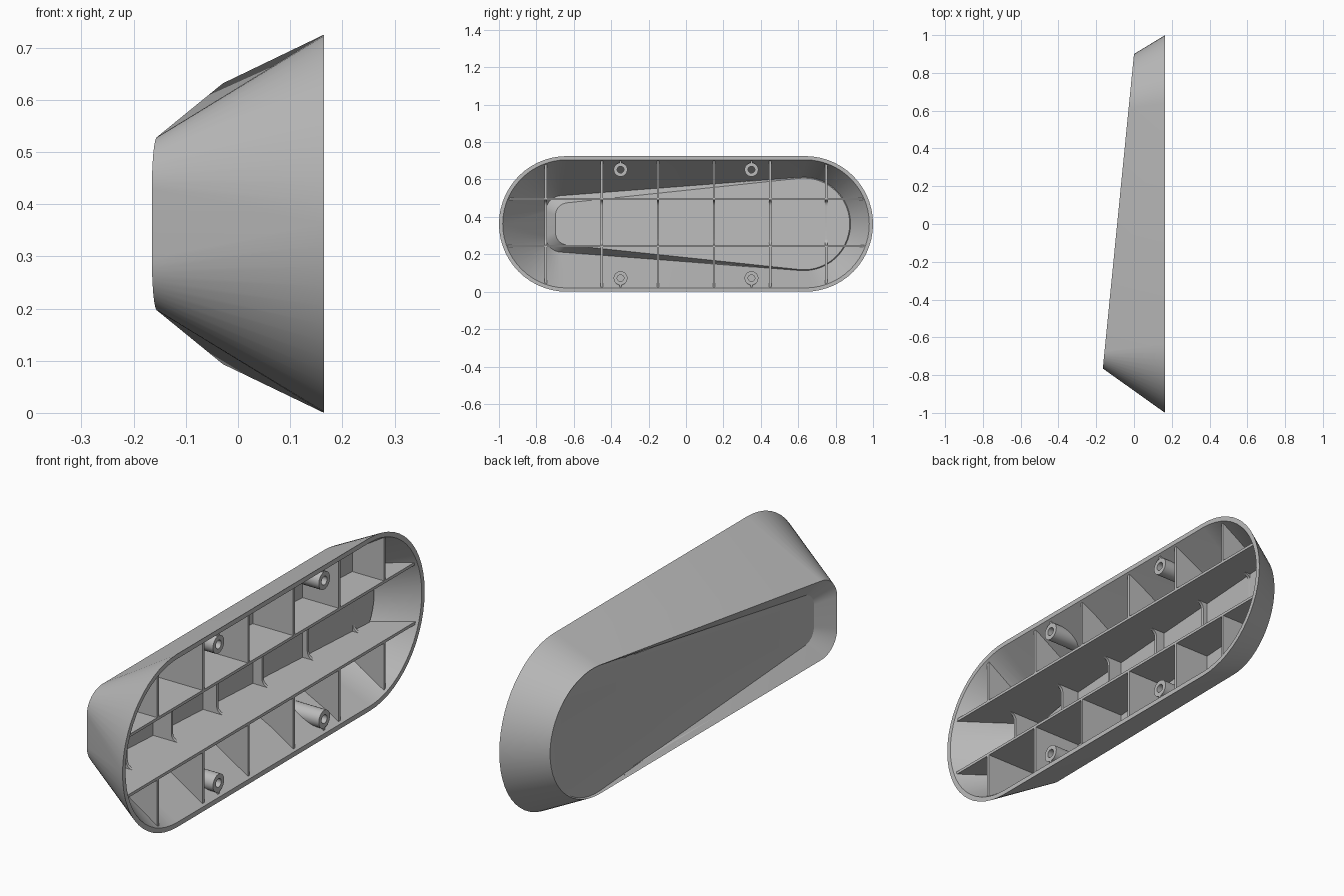
import bpy, bmesh, math

if "Cube" in bpy.data.objects:
    bpy.data.objects.remove(bpy.data.objects["Cube"], do_unlink=True)

MID = 0.3625          # half height, also the radius of the rim ends
RIM_X = 0.165         # open side
RIB_X = 0.155         # free edge of ribs and bosses
RIB = 0.012           # rib thickness
LONG_Z = (0.245, 0.495)
STEPS = 14

grey = bpy.data.materials.new("light grey plastic")
grey.use_nodes = True
grey.diffuse_color = (0.5, 0.5, 0.5, 1)
grey.node_tree.nodes["Principled BSDF"].inputs["Base Color"].default_value = (0.5, 0.5, 0.5, 1)


def make_object(name, bm):
    bmesh.ops.remove_doubles(bm, verts=bm.verts, dist=1e-5)
    bmesh.ops.recalc_face_normals(bm, faces=bm.faces)
    mesh = bpy.data.meshes.new(name)
    bm.to_mesh(mesh)
    bm.free()
    mesh.materials.append(grey)
    ob = bpy.data.objects.new(name, mesh)
    bpy.context.collection.objects.link(ob)
    return ob


def activate(ob):
    bpy.ops.object.select_all(action='DESELECT')
    ob.select_set(True)
    bpy.context.view_layer.objects.active = ob


def smooth(ob):
    activate(ob)
    bpy.ops.object.shade_smooth_by_angle(angle=math.radians(30))


def slot_ring(y_wide, r_wide, y_narrow, r_narrow, d, depth):
    """Tapered slot outline: one round end, one end with two corners d off the middle."""
    length = y_wide - y_narrow
    tilt = math.asin((r_wide - r_narrow) / math.hypot(d, length)) - math.atan2(d, length)
    turn = math.pi / 2 + tilt
    half = []
    for i in range(STEPS + 1):
        a = turn * i / STEPS
        half.append((y_wide + r_wide * math.cos(a), r_wide * math.sin(a)))
    for i in range(STEPS + 1):
        a = turn + (math.pi - turn) * i / STEPS
        half.append((y_narrow + r_narrow * math.cos(a), d + r_narrow * math.sin(a)))
    outline = half + [(y, -z) for y, z in reversed(half)]
    return [(depth(y), y, MID + z) for y, z in outline]


def skin_rings(k):
    """Rim, face edge and recess floor; k runs from 0 (outside) to 1 (inside)."""
    rim = slot_ring(0.6375, MID - 0.02 * k, -0.6375, MID - 0.02 * k, 0,
                    lambda y: RIM_X)
    face = slot_ring(0.63, 0.27 - 0.02 * k, -0.665, 0.1 - 0.015 * k, 0.066,
                     lambda y: -0.0991 * (0.9 - y) + 0.015 * k)
    floor = slot_ring(0.63, 0.265 - 0.02 * k, -0.63, 0.06 + 0.008 * k, 0.045,
                      lambda y: -0.069 * (0.9 - y) + 0.02 * k)
    return [rim, face, floor]


def loft(name, rings):
    bm = bmesh.new()
    loops = [[bm.verts.new(p) for p in ring] for ring in rings]
    for a, b in zip(loops, loops[1:]):
        for i in range(len(a)):
            j = (i + 1) % len(a)
            bm.faces.new((a[i], a[j], b[j], b[i]))
    bm.faces.new(loops[0])
    bm.faces.new(loops[-1])
    return make_object(name, bm)


# Dished cover shell
smooth(loft("cover_shell", skin_rings(1)[::-1] + skin_rings(0)))

# Helper volume ending inside the wall, used to trim the inner parts
trim = loft("trim_volume", skin_rings(0.5))
trim.hide_render = True


def trimmed(ob):
    mod = ob.modifiers.new("trim", 'BOOLEAN')
    mod.operation = 'INTERSECT'
    mod.solver = 'EXACT'
    mod.object = trim
    activate(ob)
    bpy.ops.object.modifier_apply(modifier=mod.name)
    smooth(ob)


def plate(name, points, offset):
    """Extrude a closed outline by an offset vector."""
    bm = bmesh.new()
    face = bm.faces.new([bm.verts.new(p) for p in points])
    moved = bmesh.ops.extrude_face_region(bm, geom=[face])["geom"]
    verts = [v for v in moved if isinstance(v, bmesh.types.BMVert)]
    bmesh.ops.translate(bm, vec=offset, verts=verts)
    trimmed(make_object(name, bm))


# Two long ribs
for side, z in zip(("lower", "upper"), LONG_Z):
    edge = [(-0.3, -1.1), (RIB_X, -1.1), (RIB_X, 1.1), (-0.3, 1.1)]
    plate(side + "_long_rib", [(x, y, z - RIB / 2) for x, y in edge], (0, 0, RIB))

# Cross ribs: tall outside the long ribs, low with rounded corners between them
LOW, FILLET = 0.01, 0.03
scoop = []
for i in range(7):
    a = math.pi / 2 * i / 6
    scoop.append((LOW + FILLET * (1 - math.sin(a)),
                  LONG_Z[0] + RIB / 2 + FILLET * (1 - math.cos(a))))
lower_half = [(-0.3, -0.1), (RIB_X, -0.1), (RIB_X, LONG_Z[0]),
              (LOW + FILLET, LONG_Z[0])] + scoop
centre = sum(LONG_Z) / 2
rib_edge = lower_half + [(x, 2 * centre - z) for x, z in reversed(lower_half)]
for n in range(6):
    y = -0.75 + 0.3 * n
    plate(f"cross_rib_{n + 1}", [(x, y - RIB / 2, z) for x, z in rib_edge], (0, RIB, 0))


def boss(name, y, z):
    """Hollow screw post along x."""
    bm = bmesh.new()
    loops = []
    for x, r in ((-0.1, 0.037), (RIB_X, 0.037), (RIB_X, 0.018), (-0.1, 0.018)):
        loops.append([bm.verts.new((x, y + r * math.cos(i * math.tau / 24),
                                    z + r * math.sin(i * math.tau / 24))) for i in range(24)])
    for a, b in zip(loops, loops[1:] + loops[:1]):
        for i in range(24):
            j = (i + 1) % 24
            bm.faces.new((a[i], a[j], b[j], b[i]))
    trimmed(make_object(name, bm))


# Screw bosses, each with a small fin to the nearest wall
for y, end in ((-0.35, "front"), (0.35, "back")):
    for sign, side in ((-1, "lower"), (1, "upper")):
        z = MID + sign * 0.29
        boss(f"{end}_{side}_boss", y, z)
        z1, z2 = z + sign * 0.03, z + sign * 0.1
        edge = [(-0.1, z1), (RIB_X, z1), (RIB_X, z2), (-0.1, z2)]
        plate(f"{end}_{side}_boss_fin", [(x, y - 0.005, w) for x, w in edge], (0, 0.01, 0))

bpy.data.objects.remove(trim, do_unlink=True)
